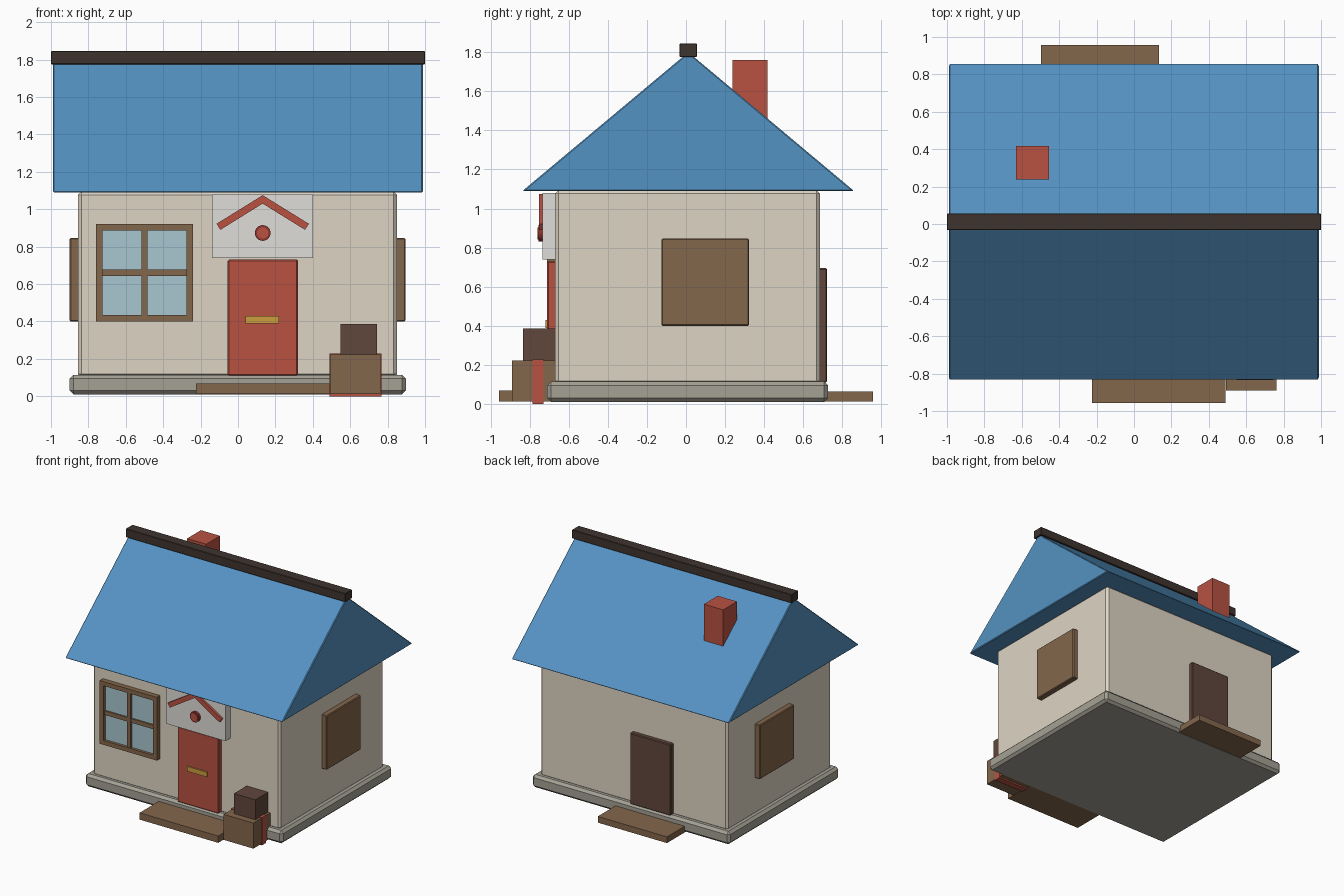
import bpy, bmesh, math

if "Cube" in bpy.data.objects:
    bpy.data.objects.remove(bpy.data.objects["Cube"])


def colour(name, r, g, b):
    m = bpy.data.materials.new(name)
    lin = [((c / 255 + 0.055) / 1.055) ** 2.4 for c in (r, g, b)]
    m.diffuse_color = (*lin, 1)
    m.use_nodes = True
    m.node_tree.nodes["Principled BSDF"].inputs["Base Color"].default_value = m.diffuse_color
    return m


CREAM = colour("cream", 222, 213, 196)
STONE = colour("stone", 165, 161, 149)
BLUE = colour("blue", 84, 146, 194)
CHAR = colour("charcoal", 62, 52, 47)
RED = colour("red", 184, 82, 66)
DEEP_RED = colour("deep_red", 140, 50, 42)
BROWN = colour("brown", 132, 103, 76)
DARK = colour("dark_brown", 96, 71, 60)
GLASS = colour("glass", 168, 198, 208)
WHITE = colour("white", 224, 221, 216)
GOLD = colour("gold", 204, 158, 62)


def finish(name, bm, mat, bevel):
    bmesh.ops.recalc_face_normals(bm, faces=bm.faces)
    if bevel:
        bmesh.ops.bevel(bm, geom=bm.edges[:], offset=bevel, segments=1, affect='EDGES')
    me = bpy.data.meshes.new(name)
    bm.to_mesh(me)
    bm.free()
    me.materials.append(mat)
    ob = bpy.data.objects.new(name, me)
    bpy.context.collection.objects.link(ob)
    return ob


def prism(name, pts, axis, a, b, mat, bevel=0):
    """Extrude a profile from a to b: axis x takes (y, z) points, axis y takes (x, z)."""
    bm = bmesh.new()
    vs = [bm.verts.new((a, p, q) if axis == 'x' else (p, a, q)) for p, q in pts]
    f = bm.faces.new(vs)
    new = bmesh.ops.extrude_face_region(bm, geom=[f])['geom']
    d = b - a
    bmesh.ops.translate(bm, verts=[v for v in new if isinstance(v, bmesh.types.BMVert)],
                        vec=(d, 0, 0) if axis == 'x' else (0, d, 0))
    return finish(name, bm, mat, bevel)


def box(name, x, y, z, mat, bevel=0):
    pts = [(x[0], z[0]), (x[1], z[0]), (x[1], z[1]), (x[0], z[1])]
    return prism(name, pts, 'y', y[0], y[1], mat, bevel)


# House body
box("foundation", (-0.90, 0.897), (-0.71, 0.727), (0.01, 0.115), STONE, 0.02)
box("walls", (-0.855, 0.85), (-0.67, 0.685), (0.10, 1.095), CREAM, 0.018)

# Solid gable roof, ridge beam and chimney
prism("roof", [(-0.837, 1.09), (0.86, 1.09), (0.012, 1.80)], 'x', -0.99, 0.988, BLUE, 0.006)
box("ridge_beam", (-1.0, 1.0), (-0.033, 0.056), (1.775, 1.845), CHAR, 0.003)
box("chimney", (-0.63, -0.455), (0.237, 0.417), (1.35, 1.76), RED)

# Doors with their steps
box("front_door", (-0.055, 0.32), (-0.71, -0.65), (0.11, 0.73), RED, 0.006)
box("letter_slot", (0.04, 0.22), (-0.72, -0.70), (0.39, 0.43), GOLD)
box("front_step", (-0.225, 0.49), (-0.957, -0.69), (0.012, 0.068), BROWN)
box("back_door", (-0.365, 0.005), (0.66, 0.722), (0.11, 0.695), DARK, 0.006)
box("back_step", (-0.497, 0.133), (0.70, 0.957), (0.012, 0.063), BROWN)

# Panel above the front door, with chevron trim and round boss
box("door_panel", (-0.14, 0.40), (-0.735, -0.66), (0.74, 1.08), WHITE)
prism("chevron_trim", [(0.132, 1.075), (-0.115, 0.922), (-0.094, 0.89), (0.132, 1.03),
                       (0.358, 0.89), (0.379, 0.922)], 'y', -0.753, -0.73, RED)
for name, r, front, mat in (("boss_rim", 0.042, -0.755, DEEP_RED),
                            ("boss_centre", 0.031, -0.76, RED)):
    ring = [(0.132 + r * math.cos(i * math.pi / 12), 0.873 + r * math.sin(i * math.pi / 12))
            for i in range(24)]
    prism(name, ring, 'y', front, -0.73, mat)

# Front window
box("window_glass", (-0.73, -0.27), (-0.69, -0.66), (0.43, 0.89), GLASS)
for name, x in (("left", (-0.76, -0.725)), ("right", (-0.275, -0.24))):
    box("window_frame_" + name, x, (-0.712, -0.66), (0.40, 0.92), BROWN)
for name, z in (("bottom", (0.40, 0.435)), ("top", (0.885, 0.92))):
    box("window_frame_" + name, (-0.73, -0.27), (-0.712, -0.66), z, BROWN)
box("window_mullion", (-0.517, -0.483), (-0.705, -0.66), (0.43, 0.89), BROWN)
box("window_crossbar", (-0.73, -0.27), (-0.701, -0.66), (0.643, 0.677), BROWN)

# Side shutters
for name, x in (("left", (-0.90, -0.83)), ("right", (0.83, 0.895))):
    box("shutter_" + name, x, (-0.125, 0.323), (0.40, 0.847), BROWN, 0.006)

# Stacked parcels beside the front step
box("large_parcel", (0.493, 0.763), (-0.89, -0.62), (0.012, 0.222), BROWN)
box("parcel_strap", (0.488, 0.768), (-0.785, -0.73), (0.0, 0.228), RED)
box("small_parcel", (0.548, 0.743), (-0.835, -0.64), (0.222, 0.387), DARK)
